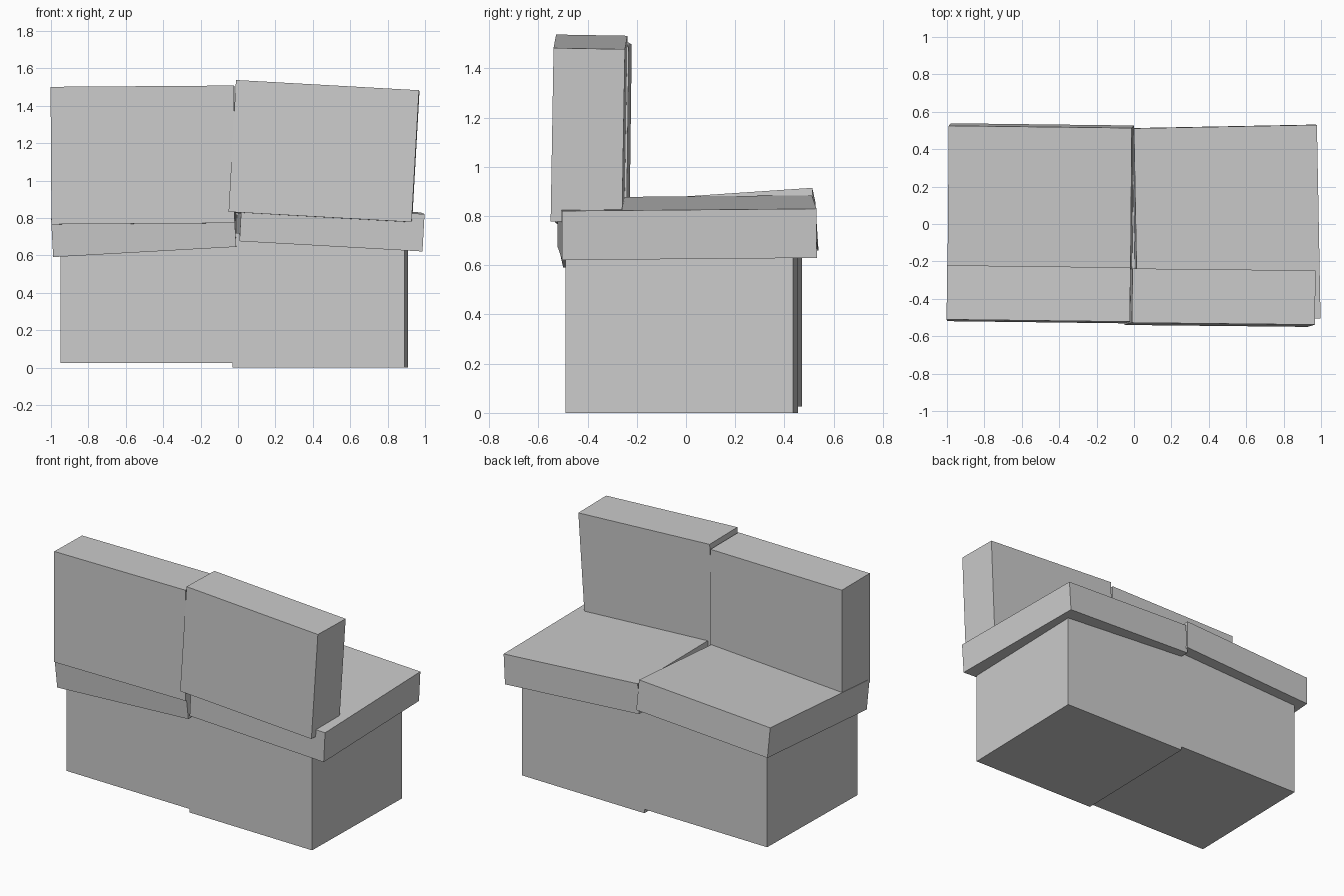
import bpy
from math import radians
from mathutils import Matrix, Euler

if "Cube" in bpy.data.objects:
    bpy.data.objects.remove(bpy.data.objects["Cube"])


def block(name, size, centre, tilt):
    """Box with a slight tilt given in degrees."""
    bpy.ops.mesh.primitive_cube_add(size=1)
    ob = bpy.context.object
    ob.name = name
    rot = Euler([radians(a) for a in tilt]).to_matrix().to_4x4()
    ob.data.transform(Matrix.Translation(centre) @ rot @ Matrix.Diagonal((*size, 1)))
    return ob


# Base blocks, twisted slightly around the vertical
block("base_left", (0.925, 0.925, 0.695), (-0.478, 0.0, 0.3725), (0, 0, -1.2))
block("base_right", (0.92, 0.925, 0.72), (0.44, -0.017, 0.36), (0, 0, -1.2))

# Seat cushions, each dropping to its outer side
block("seat_left", (0.98, 1.04, 0.2), (-0.5, 0.007, 0.7525), (3.85, -3.2, -0.7))
block("seat_right", (0.98, 1.035, 0.2), (0.493, 0.004, 0.7525), (0.5, 3.2, 1.1))

# Back cushions
block("back_left", (0.98, 0.29, 0.735), (-0.508, -0.376, 1.135), (-0.7, -0.4, -0.7))
block("back_right", (0.98, 0.29, 0.706), (0.46, -0.394, 1.155), (-1.0, 3.2, -0.6))
